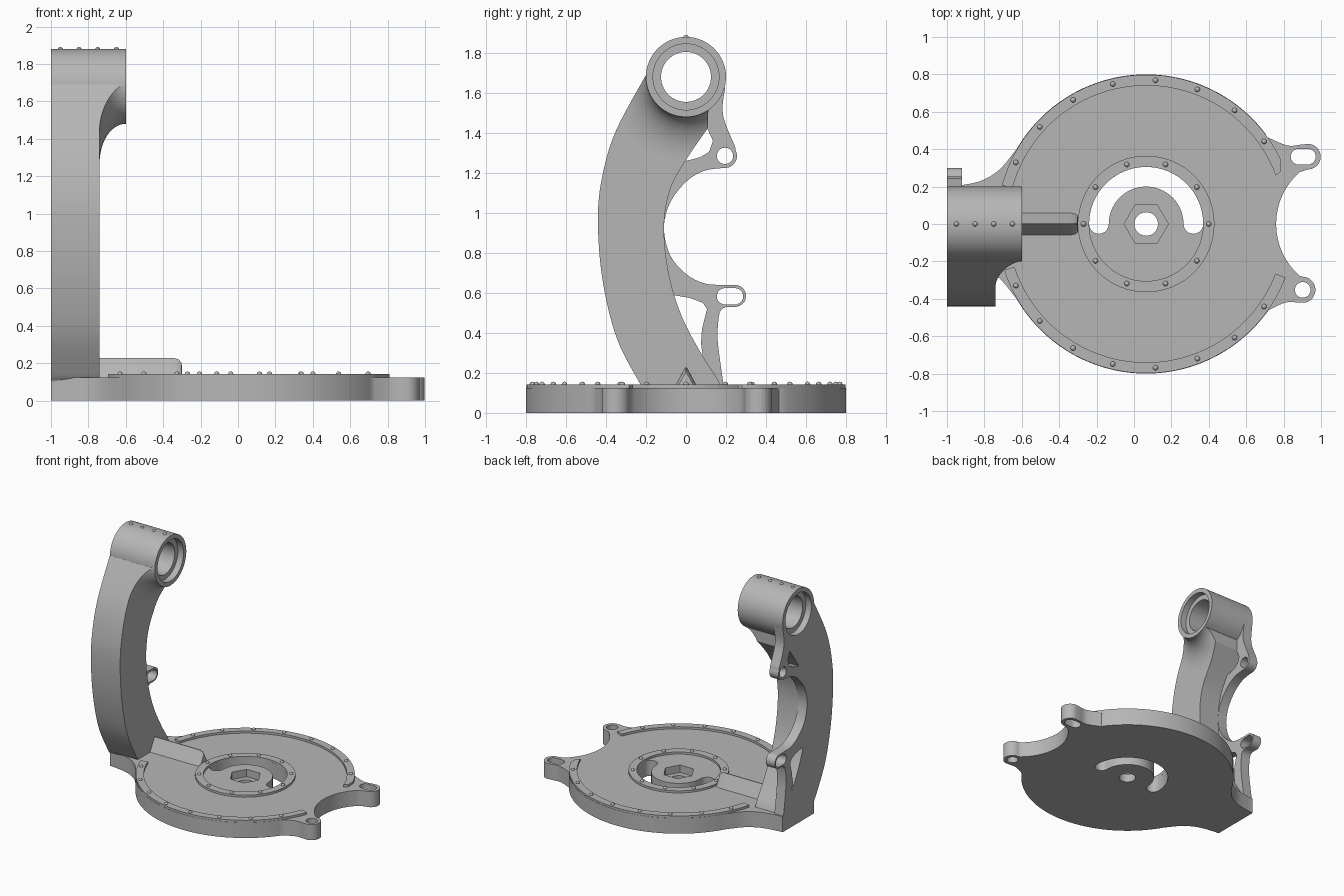
import bpy, bmesh
from math import sin, cos, pi, radians
from mathutils import Vector

cube = bpy.data.objects.get("Cube")
if cube:
    bpy.data.objects.remove(cube, do_unlink=True)

grey = bpy.data.materials.new("satin grey")
grey.use_nodes = True
COLOR = (0.47, 0.47, 0.47, 1)
grey.diffuse_color = COLOR
grey.node_tree.nodes["Principled BSDF"].inputs["Base Color"].default_value = COLOR

CX = 0.065        # centre of the turntable
TOP = 0.125       # top of the base plate
RIM = 0.142       # top of the raised rings
HUB_Z = 1.68      # height of the top hub axis


def arc(cx, cy, r, a0, a1, n=24):
    steps = [radians(a0 + (a1 - a0) * i / n) for i in range(n + 1)]
    return [(cx + r * cos(a), cy + r * sin(a)) for a in steps]


def circle(cx, cy, r, n=32):
    return arc(cx, cy, r, 0, 360 - 360 / n, n - 1)


def slot(cx, cy, half, r):
    return arc(cx + half, cy, r, -90, 90, 12) + arc(cx - half, cy, r, 90, 270, 12)


def spline(pts, n=6):
    """Smooth curve through the given points."""
    p = [Vector(q) for q in [pts[0]] + list(pts) + [pts[-1]]]
    out = []
    for a, b, c, d in zip(p, p[1:], p[2:], p[3:]):
        for i in range(n):
            t = i / n
            out.append(tuple(b + (c - a) * (t / 2) + (2 * a - 5 * b + 4 * c - d) * (t * t / 2)
                             + (3 * b - a - 3 * c + d) * (t ** 3 / 2)))
    return out + [tuple(p[-1])]


def finish(name, bm):
    bmesh.ops.recalc_face_normals(bm, faces=bm.faces[:])
    me = bpy.data.meshes.new(name)
    bm.to_mesh(me)
    bm.free()
    me.materials.append(grey)
    ob = bpy.data.objects.new(name, me)
    bpy.context.collection.objects.link(ob)
    return ob


def prism(name, loops, lo, hi, axis="z"):
    """Extrude an outline, with further loops as holes, along an axis."""
    bm = bmesh.new()
    edges = []
    for loop in loops:
        clean = [p for i, p in enumerate(loop)
                 if (Vector(p) - Vector(loop[i - 1])).length > 1e-4]
        vs = [bm.verts.new((a, b, lo) if axis == "z" else (lo, a, b)) for a, b in clean]
        edges += [bm.edges.new((vs[i - 1], vs[i])) for i in range(len(vs))]
    bmesh.ops.triangle_fill(bm, edges=edges, use_beauty=True)
    ext = bmesh.ops.extrude_face_region(bm, geom=bm.faces[:])
    moved = [v for v in ext["geom"] if isinstance(v, bmesh.types.BMVert)]
    shift = (0, 0, hi - lo) if axis == "z" else (hi - lo, 0, 0)
    bmesh.ops.translate(bm, verts=moved, vec=shift)
    return finish(name, bm)


def lathe_x(name, section, closed, n=64):
    """Revolve (x, radius) points around the hub axis."""
    bm = bmesh.new()
    rings = [[bm.verts.new((x, r * cos(2 * pi * i / n), HUB_Z + r * sin(2 * pi * i / n)))
              for i in range(n)] for x, r in section]
    pairs = list(zip(rings, rings[1:]))
    if closed:
        pairs.append((rings[-1], rings[0]))
    else:
        bm.faces.new(rings[0])
        bm.faces.new(rings[-1])
    for a, b in pairs:
        for i in range(n):
            bm.faces.new((a[i - 1], a[i], b[i], b[i - 1]))
    return finish(name, bm)


def boolean(ob, cutter, op):
    mod = ob.modifiers.new("cut", "BOOLEAN")
    mod.object, mod.operation, mod.solver = cutter, op, "EXACT"
    bpy.context.view_layer.objects.active = ob
    bpy.ops.object.modifier_apply(modifier=mod.name)
    bpy.data.objects.remove(cutter, do_unlink=True)


# Base plate: disc with two ears, concave notch and a flared foot for the arm
flare_side = [(-0.64, 0.385), (-0.72, 0.29), (-0.82, 0.23), (-0.94, 0.205), (-1, 0.2)]
outline = (arc(1.127, 0, 0.367, 229, 131)
           + arc(0.93, 0.36, 0.068, -90, 90)
           + spline([(0.89, 0.424), (0.82, 0.42), (0.71, 0.465)])
           + arc(CX, 0, 0.8, 37, 150, 48)
           + spline(flare_side)
           + spline([(x, -y) for x, y in reversed(flare_side)])
           + arc(CX, 0, 0.8, 210, 323, 48)
           + spline([(0.72, -0.46), (0.81, -0.42), (0.88, -0.42)])
           + arc(0.9, -0.352, 0.07, -80, 88))
half_moon = (arc(CX, 0, 0.305, 0, 180, 40) + arc(CX - 0.2525, 0, 0.0525, 180, 360, 12)
             + arc(CX, 0, 0.2, 180, 0, 40) + arc(CX + 0.2525, 0, 0.0525, 180, 360, 12))
base = prism("base_plate", [outline, half_moon, circle(CX, 0, 0.063),
                            slot(0.905, 0.36, 0.025, 0.042), circle(0.902, -0.352, 0.042)], 0, TOP)
boolean(base, prism("nut_cutter", [circle(CX, 0, 0.118, 6)], 0.065, 0.2), "DIFFERENCE")

# Raised rings on the plate
prism("inner_ring", [circle(CX, 0, 0.365, 64), circle(CX, 0, 0.305, 64)], TOP - 0.01, RIM)
prism("rim_back", [arc(CX, 0, 0.798, 26, 165, 60) + arc(CX, 0, 0.74, 165, 20.5, 60)
                   + [(0.785, 0.28)]], TOP - 0.01, RIM)
prism("rim_front", [arc(CX, 0, 0.798, -21, -162, 60) + arc(CX, 0, 0.74, -162, -21, 60)],
      TOP - 0.01, RIM)

# Curved arm, ending against the hub
back_edge = [(0.2, 0.03), (0.17, 0.145), (0.08, 0.29), (-0.02, 0.48), (-0.085, 0.69),
             (-0.11, 0.925), (-0.08, 1.115), (0, 1.265), (0.11, 1.425)]
front_edge = [(-0.2, 1.69), (-0.355, 1.4), (-0.425, 1.15), (-0.44, 0.93), (-0.415, 0.65),
              (-0.345, 0.37), (-0.232, 0.15), (-0.2, 0.1), (-0.2, 0.03)]
arm_outline = spline(back_edge) + arc(0, HUB_Z, 0.19, -54, -183, 32) + spline(front_edge)
prism("arm", [arm_outline], -1, -0.74, "x")

# Hub fillet: the arm profile trimmed by a trumpet around the hub axis
fillet = prism("hub_fillet", [arm_outline], -0.78, -0.601, "x")
trumpet = [(-0.77, 0.41)] + [(-0.6 - 0.14 * cos(radians(a)), 0.41 - 0.21 * sin(radians(a)))
                             for a in range(0, 91, 6)] + [(-0.55, 0.2)]
boolean(fillet, lathe_x("trumpet_cutter", trumpet, False, 96), "INTERSECT")

# Hub with a counterbore at each end
lathe_x("hub", [(-1, 0.2), (-0.6, 0.2), (-0.6, 0.165), (-0.65, 0.165), (-0.65, 0.125),
                (-0.95, 0.125), (-0.95, 0.165), (-1, 0.165)], True)

# Thin side bracket with two lugs and two openings
bracket = ([(0, 0.06), (-0.15, 0.4), (-0.2, 0.92), (-0.15, 1.2), (0.05, 1.47), (0.17, 1.6)]
           + spline([(0.196, 1.63), (0.185, 1.49), (0.246, 1.33)])
           + arc(0.195, 1.285, 0.06, 30, -90, 16)
           + spline([(0.19, 1.225), (0.09, 1.21), (0, 1.155), (-0.08, 1.05), (-0.11, 0.925),
                     (-0.08, 0.79), (0, 0.695), (0.09, 0.648), (0.17, 0.64)])
           + arc(0.245, 0.585, 0.055, 90, -90, 16)
           + spline([(0.2, 0.53), (0.168, 0.5), (0.158, 0.38), (0.172, 0.25), (0.2, 0.06)]))
upper_gap = [(-0.04, 1.25), (0.07, 1.278), (0.115, 1.305), (0.135, 1.36), (0.105, 1.425)]
lower_gap = [(-0.07, 0.59), (0.02, 0.575), (0.085, 0.55), (0.105, 0.52), (0.08, 0.42),
             (0.075, 0.35), (0.085, 0.27), (0.05, 0.27)]
prism("side_bracket", [bracket, upper_gap, lower_gap, circle(0.195, 1.285, 0.041),
                       slot(0.22, 0.583, 0.025, 0.041)], -1, -0.92, "x")

# Ridge-shaped rib from the arm towards the centre
bm = bmesh.new()
sections = []
for x, s in ((-0.76, 1), (-0.34, 1), (-0.315, 0.92), (-0.302, 0.75), (-0.299, 0.5)):
    sections.append([bm.verts.new((x, y * s, 0.12 + h * s))
                     for y, h in ((-0.062, 0), (0.062, 0), (0.004, 0.108), (-0.004, 0.108))])
for a, b in zip(sections, sections[1:]):
    for i in range(4):
        bm.faces.new((a[i - 1], a[i], b[i], b[i - 1]))
bm.faces.new(sections[0])
bm.faces.new(sections[-1])
finish("rib", bm)

# Rivets on the rim, inner ring and hub
spots = [(CX + 0.77 * cos(radians(a)), s * 0.77 * sin(radians(a)), RIM)
         for s in (1, -1) for a in (35 + 17.1 * k for k in range(8))]
spots += [(CX + 0.335 * cos(k * pi / 5), 0.335 * sin(k * pi / 5), RIM) for k in range(10)]
spots += [(-0.95 + 0.1 * k, 0, HUB_Z + 0.197) for k in range(4)]
bm = bmesh.new()
for spot in spots:
    dome = bmesh.ops.create_uvsphere(bm, u_segments=12, v_segments=8, radius=0.014)
    bmesh.ops.translate(bm, verts=dome["verts"], vec=spot)
finish("rivets", bm)

# Smooth the curved walls, keep the edges sharp
bpy.ops.object.select_all(action="DESELECT")
for ob in bpy.context.collection.objects:
    if ob.type == "MESH":
        ob.select_set(True)
        bpy.context.view_layer.objects.active = ob
bpy.ops.object.shade_smooth_by_angle(angle=radians(30))
